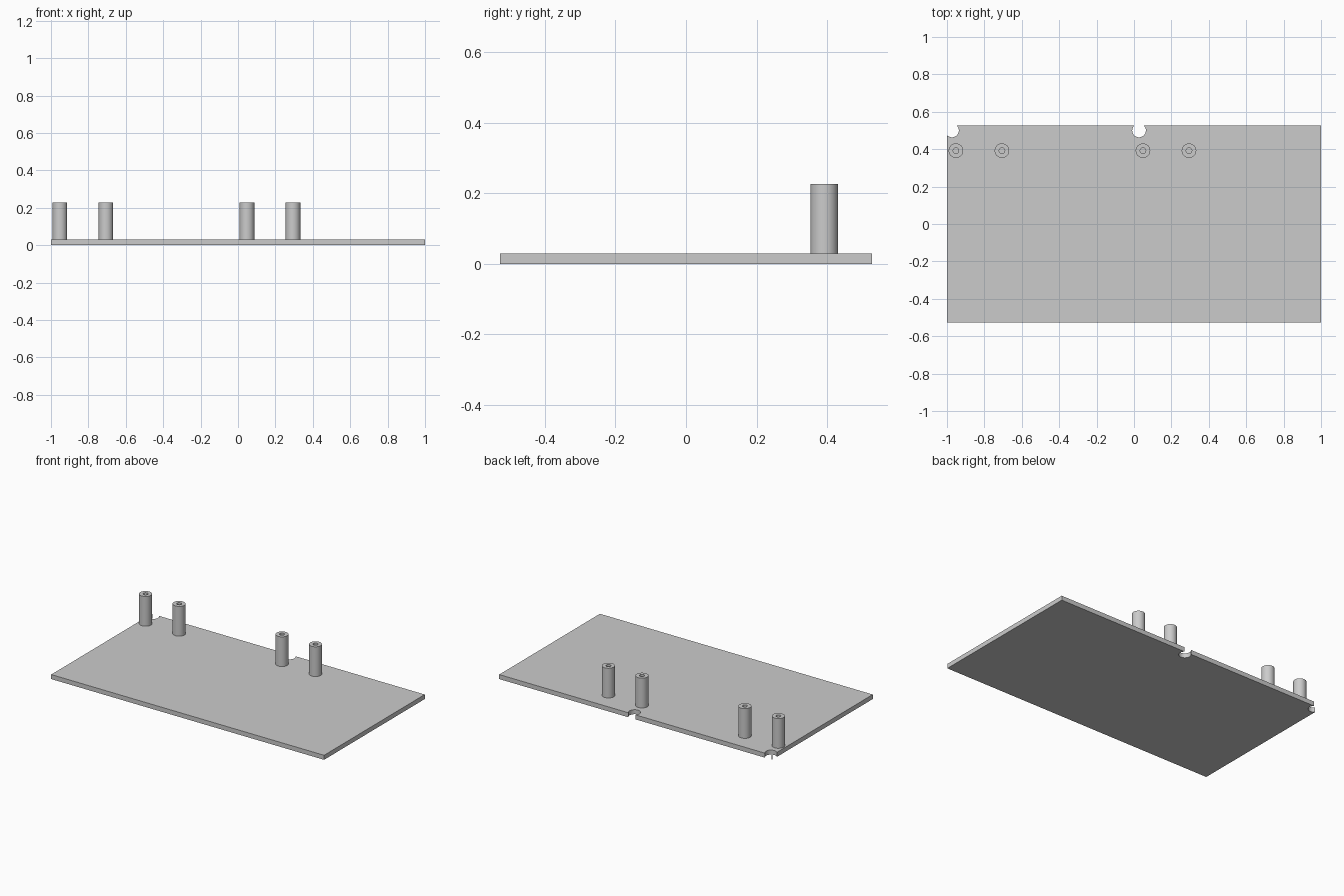
import bpy
import bmesh
import math
from mathutils import Matrix

cube = bpy.data.objects.get("Cube")
if cube:
    bpy.data.objects.remove(cube, do_unlink=True)

WIDTH, DEPTH, THICK = 2.0, 1.054, 0.03
POST_R, BORE_R, POST_TOP, POST_Y = 0.039, 0.015, 0.227, 0.392
NOTCH_R, NOTCH_INSET = 0.0365, 0.027

grey = bpy.data.materials.new("light_grey")
grey.use_nodes = True
colour = (0.6, 0.6, 0.6, 1)
grey.diffuse_color = colour
grey.node_tree.nodes["Principled BSDF"].inputs["Base Color"].default_value = colour


def finish(name, bm):
    """Turn a bmesh into a named grey object."""
    bmesh.ops.recalc_face_normals(bm, faces=bm.faces)
    mesh = bpy.data.meshes.new(name)
    bm.to_mesh(mesh)
    bm.free()
    mesh.materials.append(grey)
    obj = bpy.data.objects.new(name, mesh)
    bpy.context.collection.objects.link(obj)
    return obj


def shade(obj):
    bpy.ops.object.select_all(action="DESELECT")
    obj.select_set(True)
    bpy.context.view_layer.objects.active = obj
    bpy.ops.object.shade_smooth_by_angle(angle=math.radians(30))


# Flat base plate
bm = bmesh.new()
bmesh.ops.create_cube(bm, size=1)
bmesh.ops.scale(bm, vec=(WIDTH, DEPTH, THICK), verts=bm.verts)
bmesh.ops.translate(bm, vec=(0, 0, THICK / 2), verts=bm.verts)
plate = finish("base_plate", bm)

# Round notches breaking through the back edge
bm = bmesh.new()
for x in (-1 + NOTCH_INSET, NOTCH_INSET):
    bmesh.ops.create_cone(bm, cap_ends=True, segments=48, radius1=NOTCH_R,
                          radius2=NOTCH_R, depth=0.2,
                          matrix=Matrix.Translation((x, DEPTH / 2 - NOTCH_INSET, 0)))
cutter = finish("notch_cutter", bm)
cutter.hide_render = True
cut = plate.modifiers.new("notches", "BOOLEAN")
cut.operation = "DIFFERENCE"
cut.solver = "EXACT"
cut.object = cutter
bpy.context.view_layer.objects.active = plate
bpy.ops.object.modifier_apply(modifier=cut.name)
bpy.data.objects.remove(cutter, do_unlink=True)
shade(plate)


# Hollow standoff posts, lathed from a ring profile
def post(name, x):
    bm = bmesh.new()
    profile = [(0, THICK), (BORE_R, THICK), (BORE_R, POST_TOP),
               (POST_R, POST_TOP), (POST_R, THICK)]
    verts = [bm.verts.new((r, 0, z)) for r, z in profile]
    edges = [bm.edges.new(pair) for pair in zip(verts, verts[1:])]
    bmesh.ops.spin(bm, geom=verts + edges, cent=(0, 0, 0), axis=(0, 0, 1),
                   angle=math.tau, steps=48)
    bmesh.ops.remove_doubles(bm, verts=bm.verts, dist=0.0001)
    obj = finish(name, bm)
    obj.location = (x, POST_Y, 0)
    shade(obj)


for side, start in (("right", -0.952), ("middle", 0.048)):
    post(side + "_outer_post", start)
    post(side + "_inner_post", start + 0.246)
